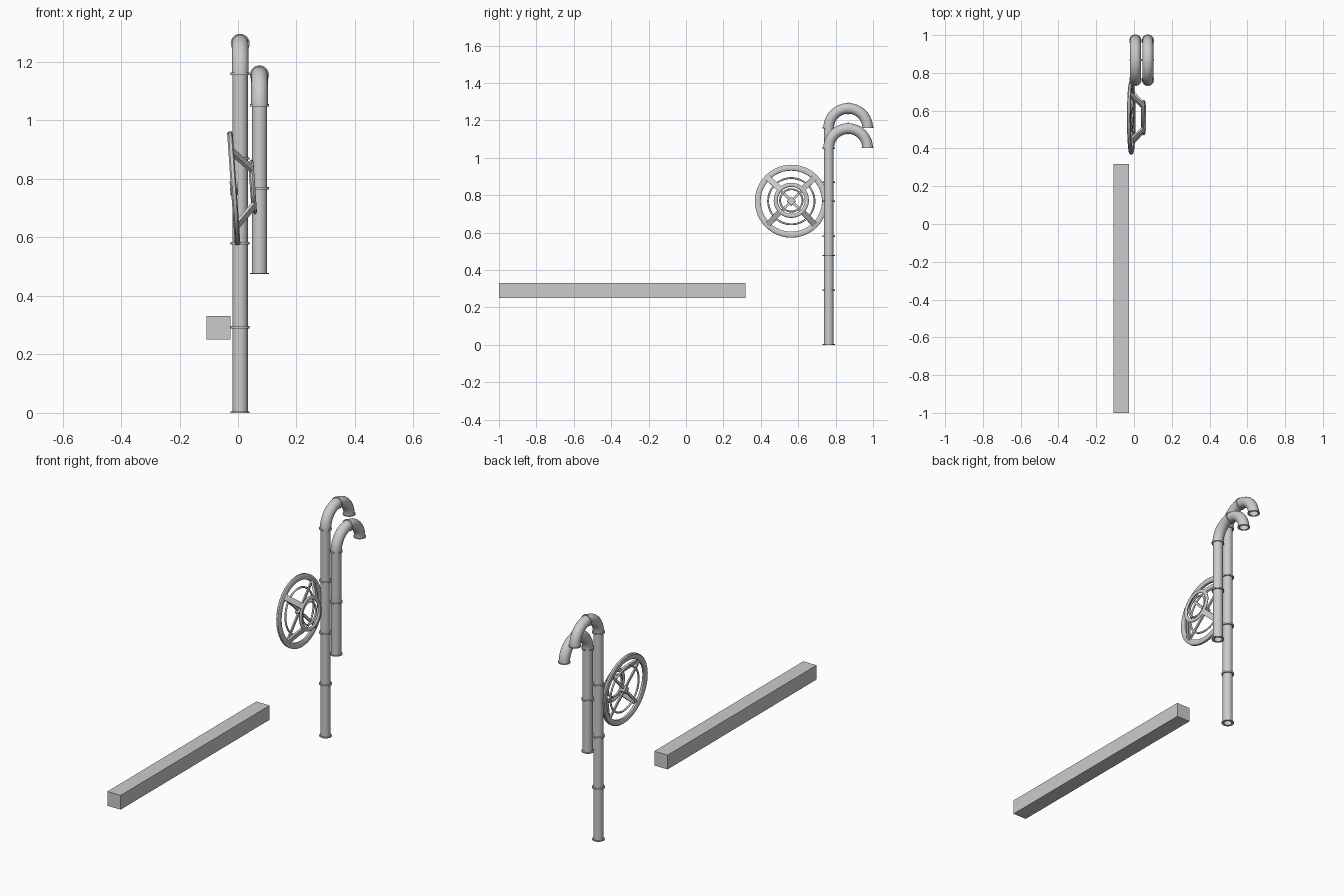
import bpy, bmesh, math
from math import sin, cos, pi, radians
from mathutils import Matrix, Vector

if "Cube" in bpy.data.objects:
    bpy.data.objects.remove(bpy.data.objects["Cube"])

PIPE_Y, BEND_R = 0.763, 0.104
WHEEL = Matrix.Translation((-0.014, 0.563, 0.768)) @ Matrix.Rotation(radians(-4), 4, 'Y')


def finish(name, bm, smooth=True, matrix=None):
    bmesh.ops.recalc_face_normals(bm, faces=bm.faces)
    me = bpy.data.meshes.new(name)
    bm.to_mesh(me)
    bm.free()
    ob = bpy.data.objects.new(name, me)
    bpy.context.collection.objects.link(ob)
    if matrix:
        ob.matrix_world = matrix
    if smooth:
        bpy.ops.object.select_all(action='DESELECT')
        ob.select_set(True)
        bpy.context.view_layer.objects.active = ob
        bpy.ops.object.shade_smooth_by_angle(angle=radians(40))
    return ob


def box(name, size, matrix):
    bm = bmesh.new()
    bmesh.ops.create_cube(bm, size=1, matrix=Matrix.Diagonal((*size, 1)))
    return finish(name, bm, False, matrix)


def hollow_sweep(name, x, outer, wall=0.005, n=24):
    # stations (y, z, angle of path from vertical, radius), out and back inside
    inner_r = min(s[3] for s in outer) - wall
    stations = outer + [(y, z, a, inner_r) for y, z, a, r in reversed(outer)]
    bm = bmesh.new()
    rings = []
    for y, z, a, r in stations:
        side = Vector((0, -cos(a), sin(a)))
        rings.append([bm.verts.new(Vector((x, y, z)) + side * r * cos(2 * pi * i / n)
                                   + Vector((r * sin(2 * pi * i / n), 0, 0))) for i in range(n)])
    for k, ring in enumerate(rings):
        nxt = rings[(k + 1) % len(rings)]
        for i in range(n):
            j = (i + 1) % n
            bm.faces.new((ring[i], ring[j], nxt[j], nxt[i]))
    return finish(name, bm)


def straight(name, x, z0, z1):
    # pipe length with a narrow collar at each end
    r, f, t = 0.026, 0.0325, 0.004
    hollow_sweep(name, x, [(PIPE_Y, z, 0, q) for z, q in
                           ((z0, f), (z0 + t, f), (z0 + t, r), (z1 - t, r), (z1 - t, f), (z1, f))])


def elbow(name, x, z, a0, a1):
    # quarter bend, collared at both ends
    r, f, t = 0.0285, 0.0325, 0.035
    angles = [(a0, f), (a0 + t, f), (a0 + t, r)]
    angles += [(a0 + (a1 - a0) * i / 12, r) for i in range(1, 12)]
    angles += [(a1 - t, r), (a1 - t, f), (a1, f)]
    hollow_sweep(name, x, [(PIPE_Y + BEND_R * (1 - cos(a)), z + BEND_R * sin(a), a, q)
                           for a, q in angles])


def ring(name, profile, n=48):
    # closed (radius, x) profile turned around the wheel axis
    bm = bmesh.new()
    loops = [[bm.verts.new((x, r * cos(2 * pi * i / n), r * sin(2 * pi * i / n)))
              for r, x in profile] for i in range(n)]
    m = len(profile)
    for i in range(n):
        for k in range(m):
            a, b = loops[i], loops[(i + 1) % n]
            bm.faces.new((a[k], a[(k + 1) % m], b[(k + 1) % m], b[k]))
    return finish(name, bm, True, WHEEL)


def oval(r, x, a, b, n=12):
    return [(r + a * cos(2 * pi * i / n), x + b * sin(2 * pi * i / n)) for i in range(n)]


# beam
box("beam", (0.082, 1.317, 0.08), Matrix.Translation((-0.067, -0.3415, 0.291)))

# vent pipes: stacked lengths topped with a half-circle bend
for label, x, joints in (("tall", 0.0075, (0, 0.293, 0.58, 0.87, 1.16)),
                         ("short", 0.0735, (0.475, 0.768, 1.052))):
    for i, (z0, z1) in enumerate(zip(joints, joints[1:])):
        straight(f"{label}_pipe_{i + 1}", x, z0, z1)
    elbow(f"{label}_pipe_bend_rise", x, joints[-1], 0, pi / 2)
    elbow(f"{label}_pipe_bend_outlet", x, joints[-1], pi / 2, pi)

# dished hand wheel
ring("wheel_rim", [(0.164, -0.006), (0.169, -0.010), (0.190, -0.010), (0.195, -0.005),
                   (0.195, 0.005), (0.190, 0.009), (0.169, 0.009), (0.164, 0.005)])
ring("wheel_inner_ring", oval(0.124, 0.0, 0.005, 0.005))
ring("wheel_raised_ring", oval(0.083, 0.066, 0.011, 0.007))
ring("wheel_centre_ring", oval(0.060, 0.060, 0.005, 0.005))

for i in range(4):
    turn = WHEEL @ Matrix.Rotation(pi / 4 + i * pi / 2, 4, 'X')
    # sloping arm from rim to raised ring
    a, b = Vector((0.004, 0, 0.176)), Vector((0.066, 0, 0.086))
    d = b - a
    aim = Matrix.Translation((a + b) / 2) @ Matrix.Rotation(math.atan2(d.x, d.z), 4, 'Y')
    box(f"wheel_arm_{i + 1}", (0.011, 0.030, d.length), turn @ aim)
    # thin flat spoke from hub to rim
    box(f"wheel_spoke_{i + 1}", (0.008, 0.014, 0.168), turn @ Matrix.Translation((0, 0, 0.084)))

# hub block
box("wheel_hub", (0.026, 0.034, 0.034), WHEEL @ Matrix.Rotation(pi / 4, 4, 'X'))
